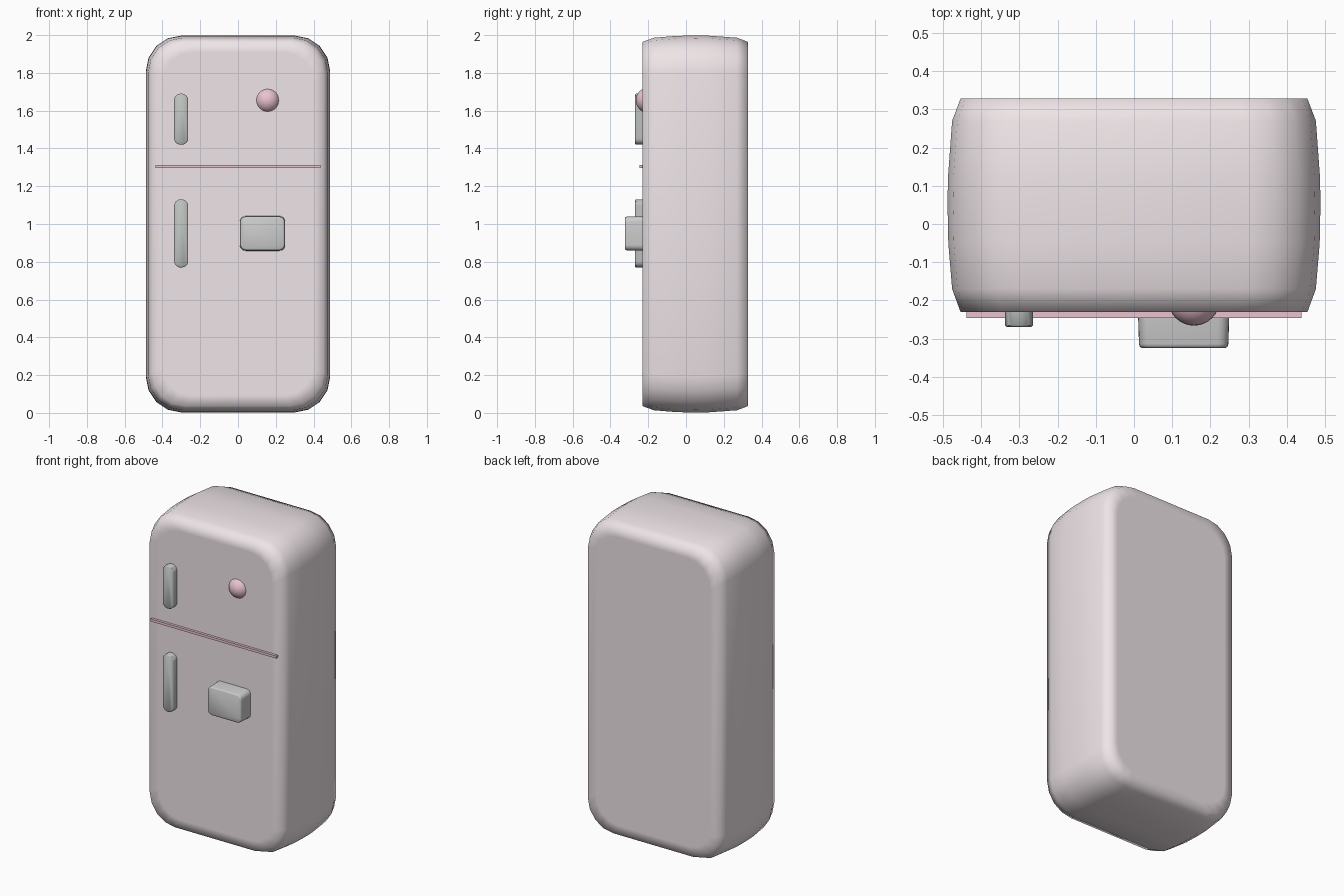
import bpy, bmesh, math

if "Cube" in bpy.data.objects:
    bpy.data.objects.remove(bpy.data.objects["Cube"])


def material(name, rgb):
    m = bpy.data.materials.new(name)
    m.diffuse_color = (*rgb, 1)
    m.use_nodes = True
    m.node_tree.nodes["Principled BSDF"].inputs["Base Color"].default_value = m.diffuse_color
    return m


PALE = material("pale_pink", (0.86, 0.78, 0.80))
PINK = material("pink", (0.82, 0.55, 0.63))
GREY = material("handle_grey", (0.50, 0.53, 0.51))
WHITE = material("white", (0.88, 0.88, 0.87))


def outline(hx, hz, r, seg):
    # rounded rectangle in the xz plane
    pts = []
    for q, (sx, sz) in enumerate([(1, 1), (-1, 1), (-1, -1), (1, -1)]):
        for i in range(seg + 1):
            a = math.radians(90 * q + 90 * i / seg)
            pts.append((sx * (hx - r) + r * math.cos(a), sz * (hz - r) + r * math.sin(a)))
    return pts


def loft(name, cx, cz, hx, hz, r, seg, rings, mat, angle=None):
    # rings: (y, inset) from front to back
    bm = bmesh.new()
    loops = []
    for y, d in rings:
        loops.append([bm.verts.new((cx + x, y, cz + z))
                      for x, z in outline(hx - d, hz - d, max(r - d * 0.4, 0.01), seg)])
    n = len(loops[0])
    for a, b in zip(loops, loops[1:]):
        for i in range(n):
            bm.faces.new((a[i], a[(i + 1) % n], b[(i + 1) % n], b[i]))
    bm.faces.new(loops[0])
    bm.faces.new(loops[-1])
    bmesh.ops.recalc_face_normals(bm, faces=bm.faces)
    me = bpy.data.meshes.new(name)
    bm.to_mesh(me)
    bm.free()
    ob = bpy.data.objects.new(name, me)
    bpy.context.collection.objects.link(ob)
    me.materials.append(mat)
    bpy.context.view_layer.objects.active = ob
    ob.select_set(True)
    if angle is None:
        bpy.ops.object.shade_smooth()
    else:
        bpy.ops.object.shade_smooth_by_angle(angle=math.radians(angle))
    ob.select_set(False)
    return ob


# cabinet with bulging sides and flat front and back
loft("cabinet", 0, 1.0, 0.488, 0.998, 0.19, 4,
     [(-0.23, 0.09), (-0.23, 0.034), (-0.17, 0.012), (-0.05, 0.002), (0.05, 0),
      (0.12, 0.001), (0.27, 0.012), (0.328, 0.034), (0.328, 0.09)], PALE)

# door handles
for name, z0, z1 in [("upper_handle", 1.42, 1.69), ("lower_handle", 0.77, 1.13)]:
    loft(name, -0.301, (z0 + z1) / 2, 0.037, (z1 - z0) / 2, 0.034, 6,
         [(-0.269, 0.004), (-0.265, 0), (-0.22, 0)], GREY, 50)

# note box on the lower door
loft("door_box", 0.13, 0.95, 0.12, 0.092, 0.03, 5,
     [(-0.324, 0.01), (-0.321, 0.005), (-0.314, 0.003), (-0.22, 0)], WHITE, 50)

# trim strip between the doors
bpy.ops.mesh.primitive_cube_add(size=1, location=(0, -0.233, 1.304))
strip = bpy.context.object
strip.name = "door_trim"
strip.scale = (0.876, 0.026, 0.016)
strip.data.materials.append(PINK)

# round magnet
bpy.ops.mesh.primitive_uv_sphere_add(segments=32, ring_count=16, radius=0.067,
                                     location=(0.157, -0.199, 1.655))
ball = bpy.context.object
ball.name = "round_magnet"
bpy.ops.object.shade_smooth()
ball.data.materials.append(PINK)
